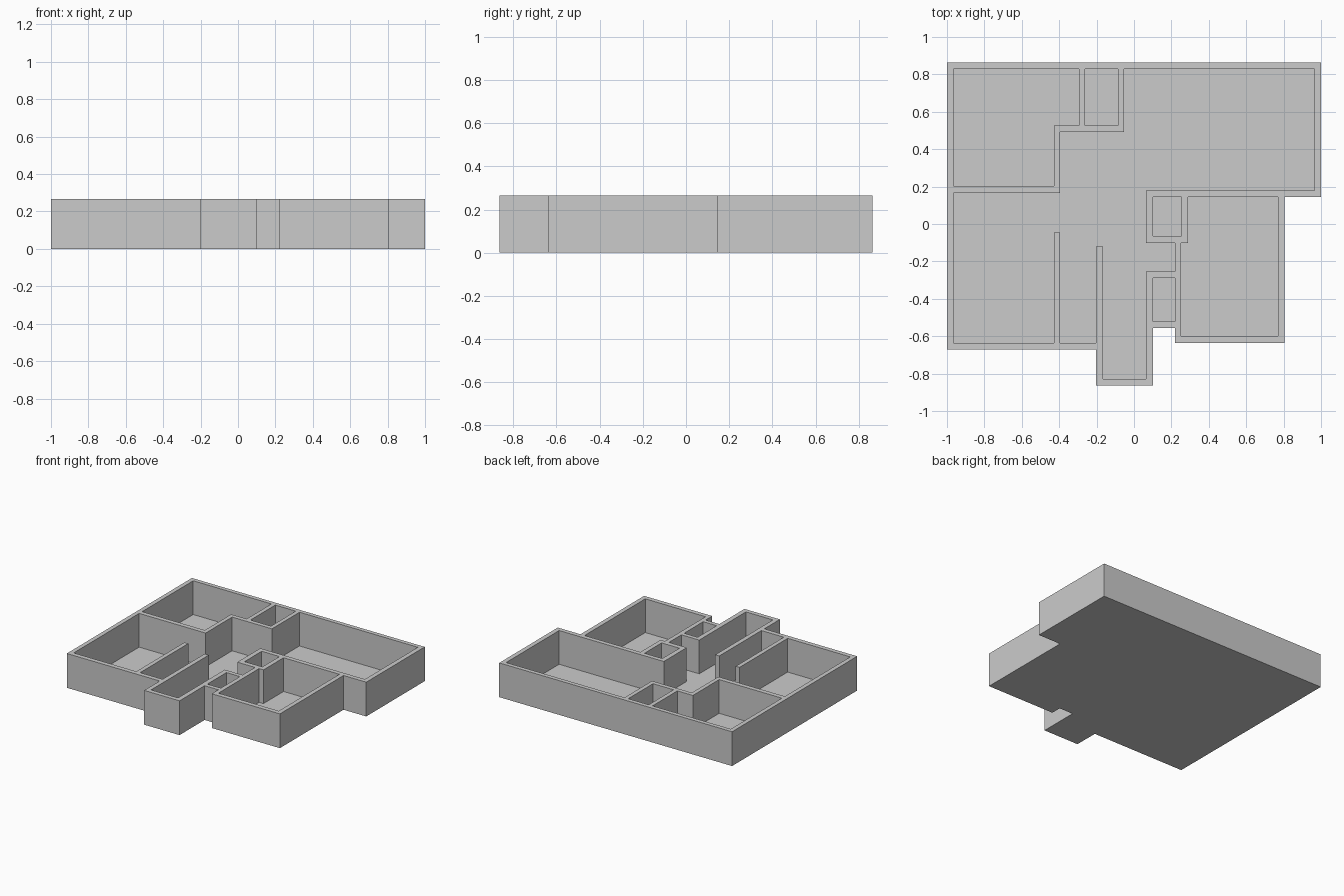
import bpy

if "Cube" in bpy.data.objects:
    bpy.data.objects.remove(bpy.data.objects["Cube"])

HEIGHT = 0.266   # wall height
SLAB = 0.004     # floor thickness


def rect(x0, y0, x1, y1):
    return [(x0, y0), (x1, y0), (x1, y1), (x0, y1)]


def extrude_outlines(name, outlines, z0, z1):
    """Fill closed outlines (inner ones become holes) and extrude from z0 to z1."""
    curve = bpy.data.curves.new(name, 'CURVE')
    curve.dimensions = '2D'
    curve.fill_mode = 'BOTH'
    curve.extrude = (z1 - z0) / 2
    for pts in outlines:
        spline = curve.splines.new('POLY')
        spline.points.add(len(pts) - 1)
        for p, (x, y) in zip(spline.points, pts):
            p.co = (x, y, 0, 1)
        spline.use_cyclic_u = True
        spline.use_smooth = False
    obj = bpy.data.objects.new(name, curve)
    obj.location.z = (z0 + z1) / 2
    bpy.context.collection.objects.link(obj)
    # Turn the curve into a plain mesh
    bpy.ops.object.select_all(action='DESELECT')
    obj.select_set(True)
    bpy.context.view_layer.objects.active = obj
    bpy.ops.object.convert(target='MESH')
    return bpy.context.object


# Outside edge of the building
outer = [(-1, 0.863), (1, 0.863), (1, 0.145), (0.805, 0.145), (0.805, -0.636),
         (0.22, -0.636), (0.22, -0.555), (0.102, -0.555), (0.102, -0.863),
         (-0.202, -0.863), (-0.202, -0.672), (-1, -0.672)]

# Back left bedroom, with a notch for the hall
back_bedroom = [(-0.966, 0.83), (-0.294, 0.83), (-0.294, 0.526),
                (-0.427, 0.526), (-0.427, 0.203), (-0.966, 0.203)]

# Right bedroom, stepping around the closet
right_bedroom = [(0.29, 0.145), (0.77, 0.145), (0.77, -0.6),
                 (0.252, -0.6), (0.252, -0.102), (0.29, -0.102)]

# Connected living space: back room, hall, entry and the two partition stubs
living_space = [(-0.053, 0.83), (0.964, 0.83), (0.964, 0.18), (0.065, 0.18),
                (0.065, -0.102), (0.218, -0.102), (0.218, -0.255), (0.065, -0.255),
                (0.065, -0.828), (-0.167, -0.828), (-0.167, -0.12), (-0.202, -0.12),
                (-0.202, -0.636), (-0.395, -0.636), (-0.395, -0.046), (-0.428, -0.046),
                (-0.428, -0.636), (-0.966, -0.636), (-0.966, 0.167), (-0.395, 0.167),
                (-0.395, 0.492), (-0.053, 0.492)]

# Small closets
closets = [rect(-0.261, 0.526, -0.085, 0.83),
           rect(0.102, -0.065, 0.255, 0.145),
           rect(0.102, -0.522, 0.218, -0.288)]

extrude_outlines("floor", [outer], 0, SLAB)
extrude_outlines("walls", [outer, back_bedroom, right_bedroom, living_space, *closets],
                 SLAB, HEIGHT)
